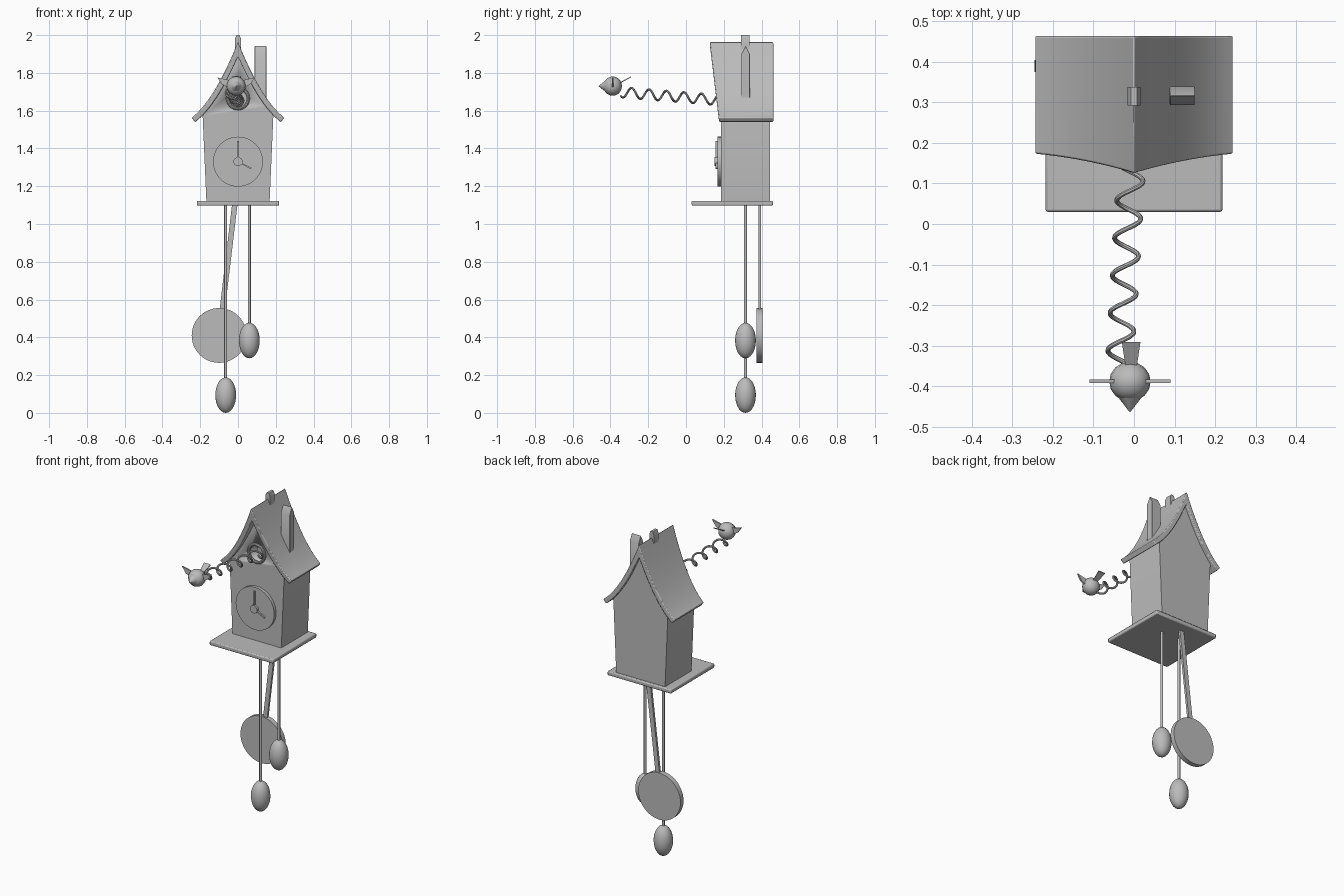
import bpy, bmesh, math
from mathutils import Vector

if "Cube" in bpy.data.objects:
    bpy.data.objects.remove(bpy.data.objects["Cube"], do_unlink=True)

grey = bpy.data.materials.new("plain grey")
grey.use_nodes = True
TONE = (0.5, 0.5, 0.5, 1)
grey.diffuse_color = TONE
grey.node_tree.nodes["Principled BSDF"].inputs["Base Color"].default_value = TONE


def finish(ob, name, bevel=0):
    ob.name = name
    ob.data.materials.clear()
    ob.data.materials.append(grey)
    if bevel:
        m = ob.modifiers.new("soft edges", "BEVEL")
        m.width, m.segments = bevel, 2
        m.limit_method, m.angle_limit = "ANGLE", math.radians(40)
    bpy.ops.object.select_all(action="DESELECT")
    ob.select_set(True)
    bpy.context.view_layer.objects.active = ob
    bpy.ops.object.shade_smooth_by_angle(angle=math.radians(35))
    return ob


def prism(name, pts, start, end, bevel=0):
    """Join an outline placed by start(a, b) to the same outline placed by end(a, b)."""
    bm = bmesh.new()
    front = [bm.verts.new(start(*p)) for p in pts]
    back = [bm.verts.new(end(*p)) for p in pts]
    bm.faces.new(front)
    bm.faces.new(back[::-1])
    n = len(pts)
    for i in range(n):
        j = (i + 1) % n
        bm.faces.new((front[i], back[i], back[j], front[j]))
    bmesh.ops.recalc_face_normals(bm, faces=bm.faces)
    me = bpy.data.meshes.new(name)
    bm.to_mesh(me)
    bm.free()
    ob = bpy.data.objects.new(name, me)
    bpy.context.collection.objects.link(ob)
    return finish(ob, name, bevel)


def at_y(y):
    return lambda x, z: (x, y, z)


def at_x(x):
    return lambda y, z: (x, y, z)


def slab(name, x0, x1, y0, y1, z0, z1, bevel=0):
    outline = [(x0, z0), (x1, z0), (x1, z1), (x0, z1)]
    return prism(name, outline, at_y(y0), at_y(y1), bevel)


def rod(name, a, b, r0, r1=None, sides=32):
    """Cylinder or cone between two points."""
    a, b = Vector(a), Vector(b)
    bpy.ops.mesh.primitive_cone_add(vertices=sides, radius1=r0, radius2=r0 if r1 is None else r1,
                                    depth=(b - a).length, location=(a + b) / 2)
    ob = bpy.context.object
    ob.rotation_euler = (b - a).to_track_quat("Z", "Y").to_euler()
    return finish(ob, name)


def ball(name, loc, size, sides=24, rings=14):
    bpy.ops.mesh.primitive_uv_sphere_add(segments=sides, ring_count=rings, radius=1, location=loc)
    ob = bpy.context.object
    ob.scale = size
    return finish(ob, name)


def mirrored(half):
    """Half outline from the centre line outwards, closed across x = 0."""
    return half + [(-x, z) for x, z in reversed(half) if x > 0]


# Swooping roof curve, with offsets taken along its normal
RIDGE, EAVE = 1.965, 0.245


def roof_curve(depth, limit=EAVE, steps=14):
    pts = [(0, RIDGE - depth * math.hypot(1, 2.5))]
    for i in range(1, steps + 1):
        x = EAVE * i / steps
        s = 2.5 - 7 * x
        n = math.hypot(1, s)
        px, pz = x - depth * s / n, RIDGE - 2.5 * x + 3.5 * x * x - depth / n
        if 0.004 < px <= limit:
            pts.append((px, pz))
    return pts


# Roof shell, leaning forward towards the ridge
outer, inner = roof_curve(0), roof_curve(0.03)
right = outer + inner[::-1]
left = [(-x, z) for x, z in inner[1:]] + [(-x, z) for x, z in outer[:0:-1]]
prism("roof", right + left,
      lambda x, z: (x, 0.174 - 0.12 * (z - 1.55), z), at_y(0.463), 0.005)

# House body, widening upwards, with the gable under the roof
gable = roof_curve(0.015, 0.186)
body = prism("house_body", mirrored(gable + [(0.187, 1.57), (0.167, 1.11)]),
             at_y(0.185), at_y(0.445))

# Round doorway and its rim
DOOR_Z = 1.665
cutter = rod("doorway_cutter", (0, 0.1, DOOR_Z), (0, 0.26, DOOR_Z), 0.05)
cutter.hide_render = True
cutter.hide_viewport = True
cut = body.modifiers.new("doorway", "BOOLEAN")
cut.operation, cut.object, cut.solver = "DIFFERENCE", cutter, "EXACT"
bpy.ops.mesh.primitive_torus_add(location=(0, 0.183, DOOR_Z), rotation=(math.pi / 2, 0, 0),
                                 major_radius=0.054, minor_radius=0.009,
                                 major_segments=32, minor_segments=10)
finish(bpy.context.object, "doorway_rim")

# Floor plate
slab("floor_plate", -0.218, 0.218, 0.03, 0.46, 1.097, 1.123, 0.006)

# Ridge finial and chimney
prism("finial", mirrored([(0, 2.0), (0.008, 2.0), (0.016, 1.98), (0.016, 1.92), (0, 1.92)]),
      at_y(0.292), at_y(0.337))
prism("chimney", [(0.293, 1.65), (0.338, 1.65), (0.338, 1.9), (0.316, 1.943), (0.293, 1.9)],
      at_x(0.088), at_x(0.15), 0.002)

# Clock face, hands and hub
CLOCK_Z = 1.33
rod("clock_face", (0, 0.19, CLOCK_Z), (0, 0.166, CLOCK_Z), 0.132, sides=48)
for name, x, z in (("minute_hand", 0, 1.44), ("hour_hand", 0.07, 1.294)):
    d = Vector((x, z - CLOCK_Z)).normalized() * 0.004
    prism(name, [(-d.y, CLOCK_Z + d.x), (d.y, CLOCK_Z - d.x), (x + d.y, z - d.x),
                 (x - d.y, z + d.x)], at_y(0.157), at_y(0.168))
rod("clock_hub", (0, 0.17, CLOCK_Z), (0, 0.152, CLOCK_Z), 0.024)

# Hanging weights
for side, x, z in (("right", -0.065, 0.094), ("left", 0.06, 0.383)):
    rod(side + "_weight_rod", (x, 0.315, z + 0.08), (x, 0.315, 1.1), 0.008, sides=12)
    ball(side + "_weight", (x, 0.315, z), (0.055, 0.055, 0.094))

# Swinging pendulum
prism("pendulum_bar", [(-0.032, 1.1), (-0.003, 1.1), (-0.07, 0.54), (-0.098, 0.54)],
      at_y(0.384), at_y(0.398))
rod("pendulum_disc", (-0.1, 0.374, 0.41), (-0.1, 0.404, 0.41), 0.145, sides=48)

# Coiled spring from the doorway to the bird
curve = bpy.data.curves.new("spring", "CURVE")
curve.dimensions = "3D"
curve.bevel_depth, curve.bevel_resolution = 0.006, 2
curve.use_fill_caps = True
line = curve.splines.new("POLY")
COUNT = 140
line.points.add(COUNT - 1)
for i, p in enumerate(line.points):
    y = 0.23 - 0.575 * i / (COUNT - 1)
    turn = math.tau * (0.105 - y) / 0.0925
    p.co = (-0.015 + 0.06 * y + 0.031 * math.cos(turn), y,
            1.67 - 0.08 * y + 0.027 * math.sin(turn), 1)
temp = bpy.data.objects.new("spring_path", curve)
bpy.context.collection.objects.link(temp)
mesh = bpy.data.meshes.new_from_object(temp.evaluated_get(bpy.context.evaluated_depsgraph_get()))
bpy.data.objects.remove(temp, do_unlink=True)
spring = bpy.data.objects.new("spring", mesh)
bpy.context.collection.objects.link(spring)
finish(spring, "spring")

# Bird: body, beak, wings and tail
BX, BY, BZ = -0.01, -0.388, 1.73
ball("bird_body", (BX, BY, BZ), (0.051, 0.049, 0.051), 16, 10)
rod("bird_beak", (BX, -0.42, BZ), (BX, -0.463, BZ), 0.034, 0.001, 16)
for name, s in (("left_wing", 1), ("right_wing", -1)):
    prism(name, [(BX + s * 0.03, BZ + 0.03), (BX + s * 0.1, BZ + 0.046),
                 (BX + s * 0.075, BZ + 0.01), (BX + s * 0.03, BZ - 0.015)],
          at_y(-0.392), at_y(-0.383))
prism("bird_tail", [(-0.014, -0.35), (0.014, -0.35), (0.023, -0.29), (-0.023, -0.29)],
      lambda x, y: (x - 0.007, y, BZ + 0.2 + 0.53 * y),
      lambda x, y: (x - 0.007, y, BZ + 0.206 + 0.53 * y))
